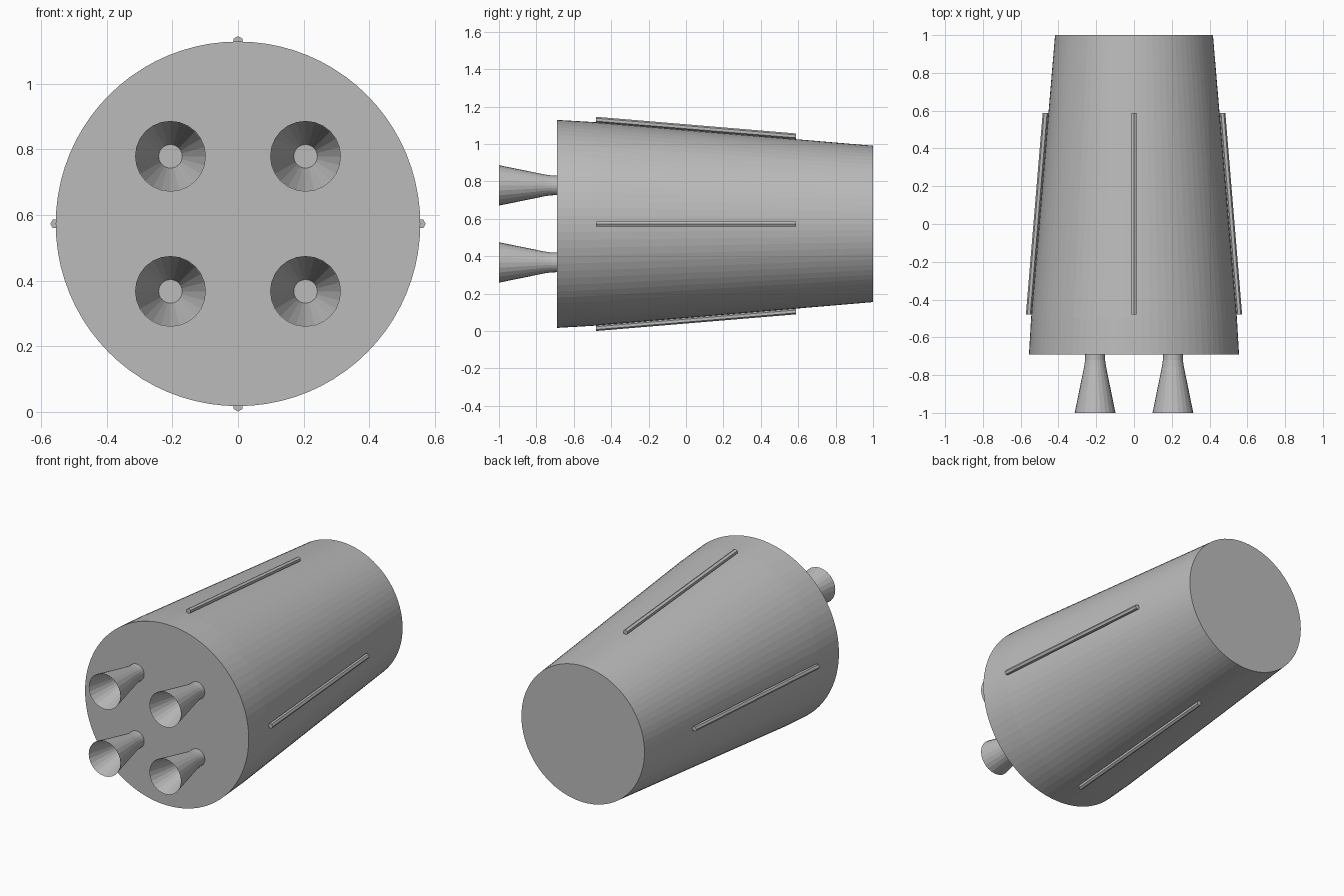
import bpy
import bmesh
import math
from mathutils import Vector

if "Cube" in bpy.data.objects:
    bpy.data.objects.remove(bpy.data.objects["Cube"])

CZ = 0.573  # height of the long axis

grey = bpy.data.materials.new("plain_grey")
grey.diffuse_color = (0.5, 0.5, 0.5, 1)
grey.use_nodes = True
grey.node_tree.nodes["Principled BSDF"].inputs["Base Color"].default_value = grey.diffuse_color


def finish(bm, name):
    bmesh.ops.recalc_face_normals(bm, faces=bm.faces)
    mesh = bpy.data.meshes.new(name)
    bm.to_mesh(mesh)
    bm.free()
    mesh.materials.append(grey)
    obj = bpy.data.objects.new(name, mesh)
    bpy.context.collection.objects.link(obj)
    return obj


def lathe(name, profile, sides, cx=0.0, cz=CZ):
    """Revolve (y, radius) points around a y-parallel axis, capping both ends."""
    bm = bmesh.new()
    rings = []
    for y, r in profile:
        rings.append([bm.verts.new((cx + r * math.cos(2 * math.pi * i / sides), y,
                                    cz + r * math.sin(2 * math.pi * i / sides)))
                      for i in range(sides)])
    for a, b in zip(rings, rings[1:]):
        for i in range(sides):
            j = (i + 1) % sides
            bm.faces.new((a[i], a[j], b[j], b[i]))
    bm.faces.new(rings[0])
    bm.faces.new(rings[-1])
    return finish(bm, name)


# Tapered main body
lathe("body", [(-0.69, 0.556), (-0.5, 0.545), (1.0, 0.418)], 80)

# Four flared nozzles: inner throat cap, inner cone, lip, outer cone
for sx in (-1, 1):
    for sz in (-1, 1):
        lathe("nozzle", [(-0.75, 0.036), (-0.998, 0.106), (-1.0, 0.108),
                         (-0.755, 0.058), (-0.72, 0.053), (-0.68, 0.052)],
              24, sx * 0.206, CZ + sz * 0.206)

# Four hexagonal rails lying along the tapered side
for k in range(4):
    ang = k * math.pi / 2
    out = Vector((math.cos(ang), 0, math.sin(ang)))
    side = Vector((-math.sin(ang), 0, math.cos(ang)))
    bm = bmesh.new()
    ends = []
    for y, r in ((-0.48, 0.557), (0.588, 0.468)):
        centre = Vector((0, y, CZ)) + out * r
        ends.append([bm.verts.new(centre + 0.0155 * (out * math.cos(i * math.pi / 3)
                                                     + side * math.sin(i * math.pi / 3)))
                     for i in range(6)])
    a, b = ends
    for i in range(6):
        j = (i + 1) % 6
        bm.faces.new((a[i], a[j], b[j], b[i]))
    bm.faces.new(a)
    bm.faces.new(b)
    finish(bm, "side_rail")
